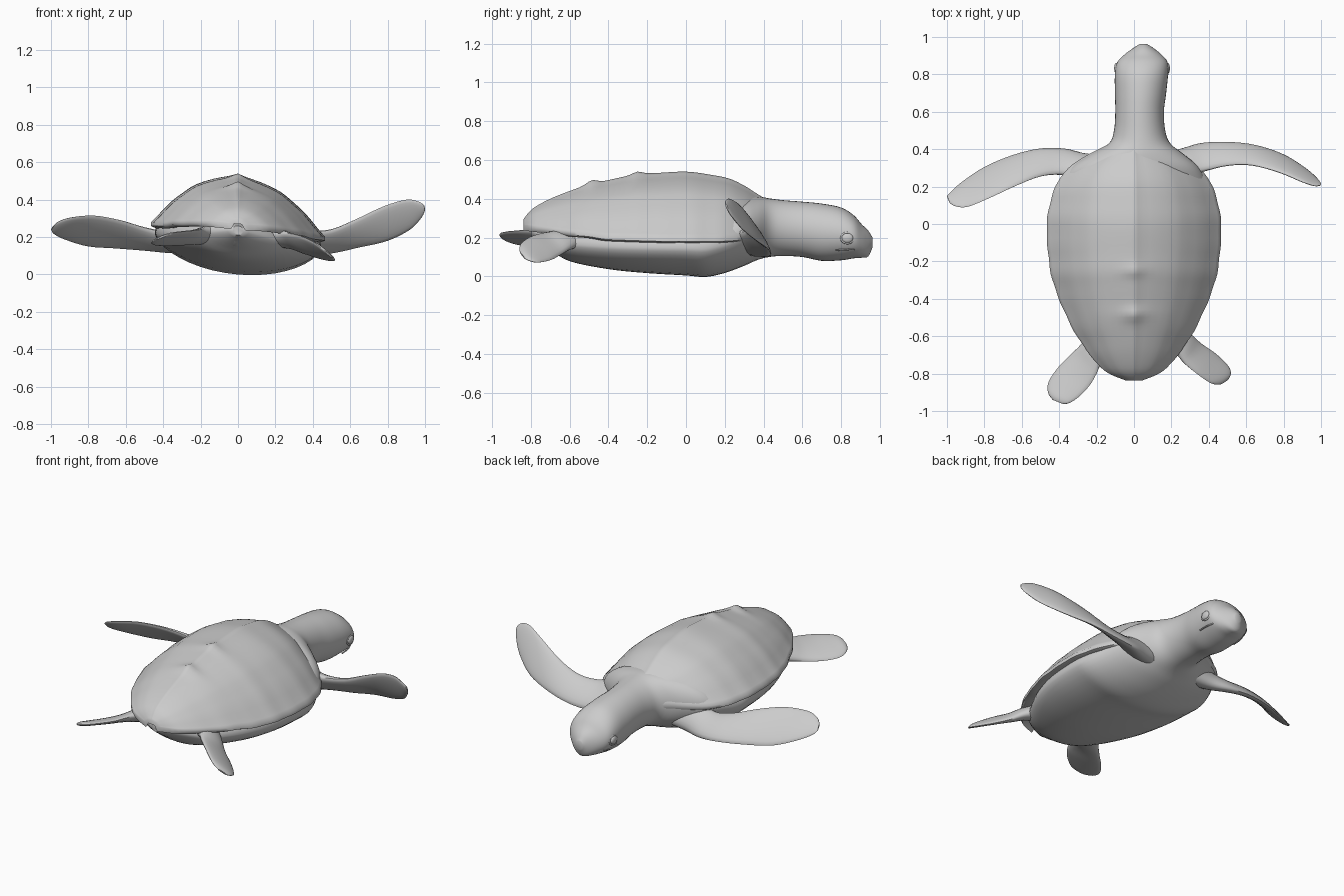
import bpy, bmesh, math
from mathutils import Vector

grey = bpy.data.materials.new("plain_grey")
grey.diffuse_color = (0.6, 0.6, 0.6, 1)
ROLL = -0.085  # the body leans slightly to one side


def resample(rows, steps):
    """Smooth curve through rows of numbers."""
    out = []
    for i in range(len(rows) - 1):
        a, b = rows[max(i - 1, 0)], rows[i]
        c, d = rows[i + 1], rows[min(i + 2, len(rows) - 1)]
        for s in range(steps):
            t = s / steps
            out.append([0.5 * (2 * q + (r - p) * t + (2 * p - 5 * q + 4 * r - w) * t * t
                               + (3 * q - p - 3 * r + w) * t ** 3)
                        for p, q, r, w in zip(a, b, c, d)])
    return out + [list(rows[-1])]


def loft(name, rings, angle=50):
    """Skin closed rings of points and cap both ends."""
    bm = bmesh.new()
    loops = [[bm.verts.new(p) for p in ring] for ring in rings]
    n = len(loops[0])
    for a, b in zip(loops, loops[1:]):
        for i in range(n):
            j = (i + 1) % n
            bm.faces.new((a[i], a[j], b[j], b[i]))
    bm.faces.new(loops[0])
    bm.faces.new(loops[-1][::-1])
    bmesh.ops.recalc_face_normals(bm, faces=bm.faces)
    return finish(name, bm, angle)


def finish(name, bm, angle=50):
    me = bpy.data.meshes.new(name)
    bm.to_mesh(me)
    bm.free()
    me.materials.append(grey)
    ob = bpy.data.objects.new(name, me)
    bpy.context.collection.objects.link(ob)
    bpy.ops.object.select_all(action='DESELECT')
    ob.select_set(True)
    bpy.context.view_layer.objects.active = ob
    bpy.ops.object.shade_smooth_by_angle(angle=math.radians(angle))
    return ob


# Body, neck and head: y, centre x, half width, top z, bottom z
body = [
    (-.80, 0, .03, .26, .21), (-.70, 0, .17, .28, .14), (-.60, 0, .26, .30, .08),
    (-.40, 0, .37, .33, .04), (-.20, 0, .43, .35, .02), (0, 0, .445, .36, .008),
    (.10, 0, .435, .36, 0), (.20, 0, .40, .38, .02), (.30, .005, .345, .41, .055),
    (.37, .015, .255, .412, .085), (.43, .03, .165, .402, .10), (.50, .03, .137, .393, .105),
    (.60, .03, .13, .385, .10), (.70, .035, .137, .375, .08), (.80, .04, .142, .355, .083),
    (.865, .045, .134, .315, .093), (.905, .048, .10, .27, .096),
    (.94, .05, .055, .235, .103), (.962, .05, .02, .20, .15)]
rings = []
for y, cx, hw, top, bot in resample(body, 4):
    torso = min(1, max(0, (0.5 - y) / 0.3))
    ring = []
    for i in range(40):
        a = math.tau * i / 40
        x, s = hw * math.cos(a), math.sin(a)
        if s < 0:  # belly narrows towards the keel
            s = -abs(s) ** (1 + .22 * torso)
        ring.append((cx + x, y, (top + bot) / 2 + (top - bot) / 2 * s + ROLL * torso * x))
    rings.append(ring)
loft("body_neck_and_head", rings)

# Shell: y, half width, crest z, rim z
shell = [
    (-.838, .04, .295, .27), (-.79, .15, .35, .272), (-.70, .235, .40, .268),
    (-.60, .305, .44, .26), (-.50, .358, .474, .255), (-.42, .393, .492, .245),
    (-.33, .427, .512, .243), (-.25, .447, .528, .242), (-.15, .46, .533, .24),
    (0, .466, .54, .24), (.12, .447, .525, .238), (.22, .41, .505, .237),
    (.30, .35, .468, .24), (.36, .265, .43, .25), (.41, .17, .398, .26), (.45, .09, .36, .26)]
half = resample([(0, 1), (.11, .94), (.27, .875), (.48, .745), (.62, .59),
                 (.78, .38), (.91, .15), (1, 0)], 2)
rim = [(1, -.02), (.94, -.03), (.5, .0)]
rings = []
for y, hw, top, zr in resample(shell, 4):
    # slightly uneven edge, and two bumps along the keel
    w = hw + (.002 * math.sin(y * 42) if -.75 < y < .2 else 0)
    bump = .018 * math.exp(-((y + .485) / .035) ** 2) + .012 * math.exp(-((y + .25) / .03) ** 2)
    side = [(w * u, zr + (top - zr) * v + bump * math.exp(-(w * u / .06) ** 2)) for u, v in half]
    side += [(w * u, zr + v) for u, v in rim]
    pts = side + [(-x, z) for x, z in side[:0:-1]]
    rings.append([(x, y, z + ROLL * x) for x, z in pts])
loft("shell", rings, 60)


# Flippers: front edge xyz, rear edge xyz, thickness
def flipper(name, rows):
    rows = resample(rows, 4)
    mids = [(Vector(r[:3]) + Vector(r[3:6])) / 2 for r in rows]
    rings = []
    for k, r in enumerate(rows):
        chord = (Vector(r[:3]) - Vector(r[3:6])) / 2
        along = mids[min(k + 1, len(rows) - 1)] - mids[max(k - 1, 0)]
        normal = chord.cross(along).normalized() * r[6] / 2
        rings.append([mids[k] + chord * math.cos(math.tau * i / 20)
                      + normal * math.sin(math.tau * i / 20) for i in range(20)])
    loft(name, rings)


flipper("right_front_flipper", [
    (.12, .36, .12, .15, .23, .26, .13), (.25, .395, .11, .29, .26, .25, .10),
    (.36, .43, .105, .38, .285, .23, .065), (.50, .437, .115, .50, .313, .24, .048),
    (.65, .42, .145, .63, .315, .295, .04), (.80, .37, .18, .78, .275, .365, .034),
    (.92, .295, .24, .90, .225, .40, .028), (.982, .24, .305, .965, .204, .39, .02),
    (1.0, .215, .345, .995, .206, .37, .008)])
flipper("left_front_flipper", [
    (-.12, .36, .13, -.15, .21, .26, .13), (-.25, .368, .12, -.29, .24, .25, .10),
    (-.37, .40, .12, -.39, .265, .23, .065), (-.50, .403, .13, -.50, .255, .25, .048),
    (-.65, .368, .14, -.63, .205, .29, .04), (-.80, .305, .15, -.77, .14, .315, .034),
    (-.92, .225, .185, -.89, .092, .305, .028), (-.982, .17, .215, -.955, .095, .285, .02),
    (-1.0, .15, .24, -.985, .112, .262, .008)])
flipper("right_rear_flipper", [
    (.17, -.48, .19, .10, -.62, .22, .12), (.29, -.58, .15, .22, -.69, .225, .075),
    (.36, -.64, .115, .27, -.745, .22, .05), (.44, -.695, .085, .335, -.80, .205, .036),
    (.505, -.76, .072, .40, -.845, .175, .028), (.518, -.80, .078, .435, -.858, .15, .022),
    (.505, -.83, .09, .465, -.857, .125, .01)])
flipper("left_rear_flipper", [
    (-.14, -.48, .20, -.08, -.66, .24, .12), (-.27, -.63, .17, -.17, -.74, .24, .07),
    (-.33, -.69, .16, -.20, -.80, .24, .045), (-.40, -.76, .155, -.235, -.86, .235, .034),
    (-.455, -.84, .16, -.29, -.92, .23, .028), (-.46, -.90, .175, -.345, -.957, .222, .024),
    (-.435, -.94, .19, -.38, -.962, .212, .01)])

# Short tail under the back rim
rings = []
for y, r, z in resample([(-.60, .10, .18), (-.70, .07, .19), (-.77, .035, .215), (-.80, .01, .23)], 3):
    rings.append([(r * math.cos(math.tau * i / 16), y, z + .7 * r * math.sin(math.tau * i / 16))
                  for i in range(16)])
loft("tail", rings)

# Eyes with raised lids, and a thin mouth line on each cheek
for side, word in ((-1, "left"), (1, "right")):
    eye = Vector((.043 + side * .137, .832, .198))
    bm = bmesh.new()
    bmesh.ops.create_uvsphere(bm, u_segments=20, v_segments=12, radius=1)
    bmesh.ops.scale(bm, vec=(.012, .03, .025), verts=bm.verts)
    bmesh.ops.translate(bm, vec=eye, verts=bm.verts)
    finish(word + "_eye", bm)
    rings = []
    for k in range(25):
        a = math.tau * k / 24
        rings.append([eye + Vector((side * .005 * math.sin(b) - side * .09 * max(0, math.cos(a)) * .1,
                                    (.032 + .005 * math.cos(b)) * math.cos(a),
                                    (.028 + .005 * math.cos(b)) * math.sin(a)))
                      for b in (math.tau * i / 8 for i in range(8))])
    loft(word + "_eyelid", rings)
    rings = []
    for y, x, z in resample([(.77, .122, .135), (.83, .119, .138), (.88, .101, .142), (.915, .073, .145)], 3):
        rings.append([(.045 + side * (x + .004 * math.cos(b)), y, z + .004 * math.sin(b))
                      for b in (math.tau * i / 8 for i in range(8))])
    loft(word + "_lip", rings)
